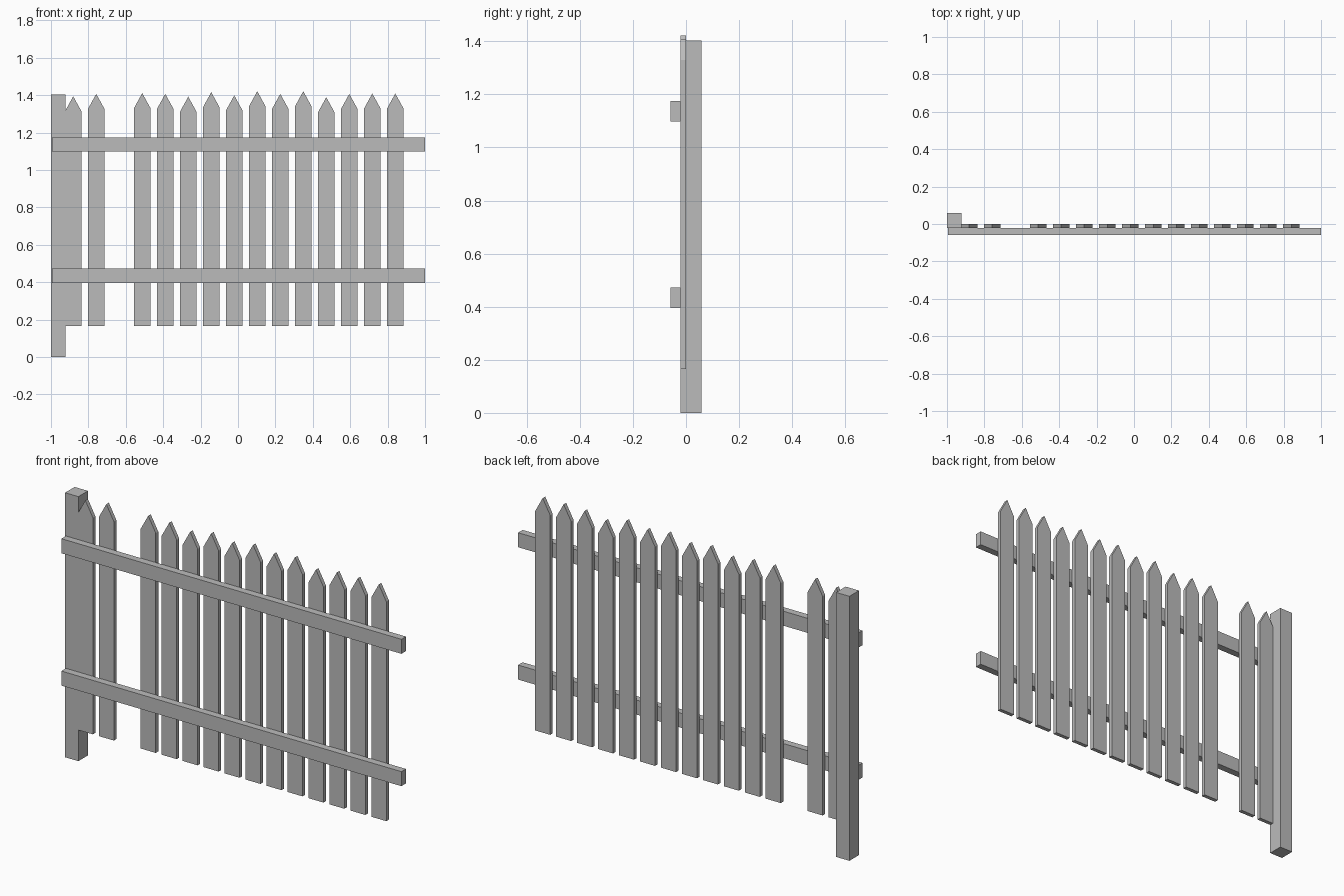
import bpy
import bmesh

cube = bpy.data.objects.get("Cube")
if cube:
    bpy.data.objects.remove(cube, do_unlink=True)

# Single plain grey for the whole fence
GREY = (0.5, 0.5, 0.5, 1.0)
mat = bpy.data.materials.new("plain grey")
mat.use_nodes = True
mat.diffuse_color = GREY
mat.node_tree.nodes["Principled BSDF"].inputs["Base Color"].default_value = GREY


def extrude_profile(name, points, y0, y1):
    """Extrude an x-z outline from y0 to y1."""
    bm = bmesh.new()
    face = bm.faces.new([bm.verts.new((x, y0, z)) for x, z in points])
    result = bmesh.ops.extrude_face_region(bm, geom=[face])
    verts = [v for v in result["geom"] if isinstance(v, bmesh.types.BMVert)]
    bmesh.ops.translate(bm, verts=verts, vec=(0, y1 - y0, 0))
    bmesh.ops.recalc_face_normals(bm, faces=bm.faces)
    mesh = bpy.data.meshes.new(name)
    bm.to_mesh(mesh)
    bm.free()
    mesh.materials.append(mat)
    obj = bpy.data.objects.new(name, mesh)
    bpy.context.collection.objects.link(obj)


def board(name, x0, x1, y0, y1, z0, z1):
    extrude_profile(name, [(x0, z0), (x1, z0), (x1, z1), (x0, z1)], y0, y1)


# Post at the right end
board("post", -1.0, -0.922, -0.021, 0.059, 0.0, 1.403)

# Horizontal rails across the front
for name, z in (("lower_rail", 0.396), ("upper_rail", 1.098)):
    board(name, -0.995, 1.0, -0.059, -0.021, z, z + 0.077)

# Pointed pickets of slightly varying height, with one missing
TIPS = [1.394, 1.407, None, 1.411, 1.407, 1.392, 1.416, 1.399,
        1.421, 1.407, 1.421, 1.389, 1.407, 1.409, 1.409]
HALF, BOTTOM, POINT = 0.044, 0.165, 0.08
for i, tip in enumerate(TIPS):
    if tip is None:
        continue
    x = -0.881 + 0.123 * i
    outline = [(x - HALF, BOTTOM), (x + HALF, BOTTOM), (x + HALF, tip - POINT),
               (x, tip), (x - HALF, tip - POINT)]
    extrude_profile(f"picket_{i + 1}", outline, -0.021, 0.0)
